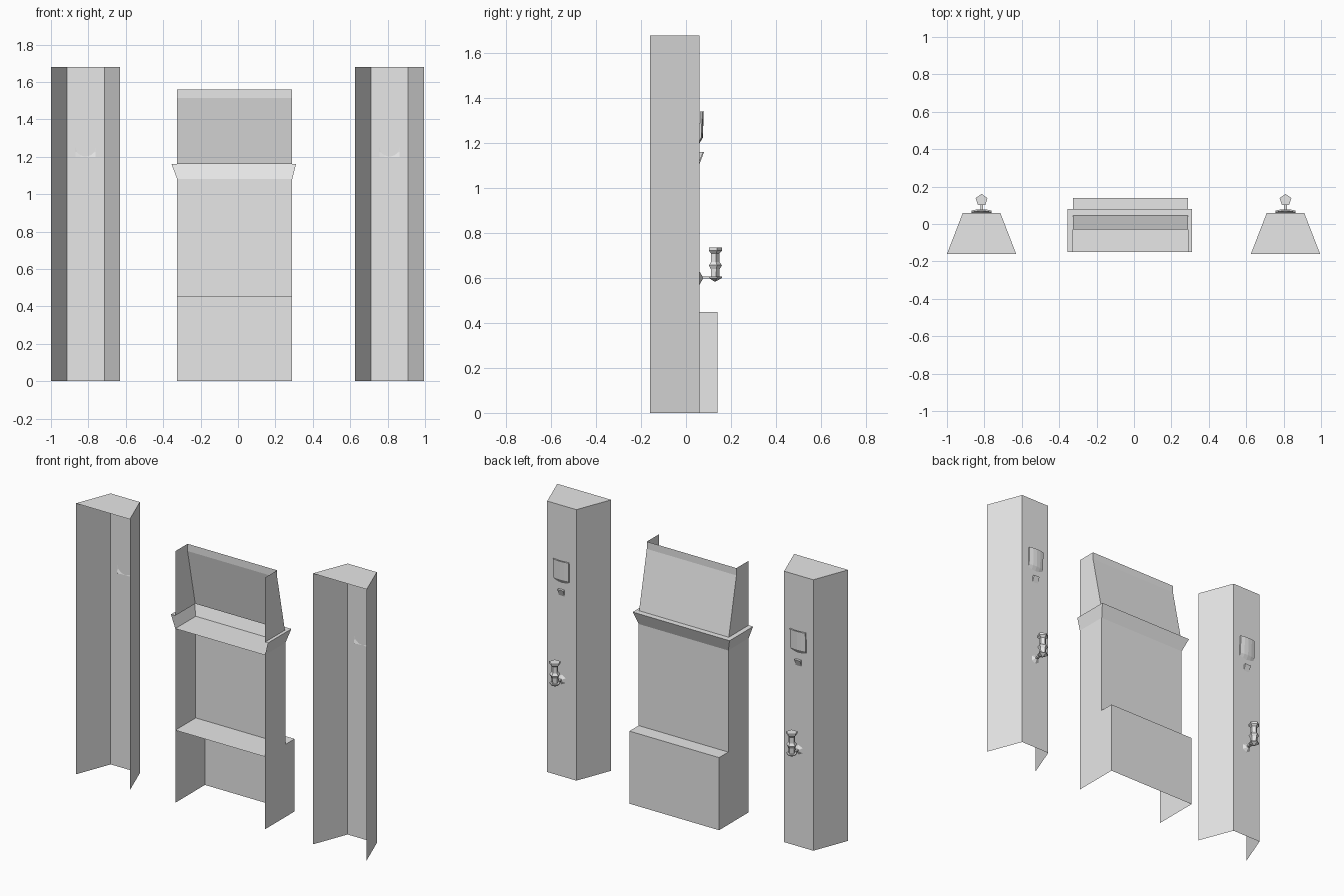
import bpy, bmesh, math
from mathutils import Matrix, Vector

cube = bpy.data.objects.get("Cube")
if cube:
    bpy.data.objects.remove(cube, do_unlink=True)

grey = bpy.data.materials.new("light_grey")
grey.use_nodes = True
grey.diffuse_color = (0.8, 0.8, 0.8, 1)
grey.node_tree.nodes["Principled BSDF"].inputs["Base Color"].default_value = (0.8, 0.8, 0.8, 1)


def finish(name, bm):
    bmesh.ops.recalc_face_normals(bm, faces=bm.faces)
    mesh = bpy.data.meshes.new(name)
    bm.to_mesh(mesh)
    bm.free()
    mesh.materials.append(grey)
    obj = bpy.data.objects.new(name, mesh)
    bpy.context.collection.objects.link(obj)
    return obj


def loft(name, rings, closed=False, cap_start=False, cap_end=False):
    """Bridge successive rings of points with quads."""
    bm = bmesh.new()
    rows = [[bm.verts.new(p) for p in ring] for ring in rings]
    for low, high in zip(rows, rows[1:]):
        n = len(low)
        for i in range(n if closed else n - 1):
            j = (i + 1) % n
            bm.faces.new((low[i], low[j], high[j], high[i]))
    if cap_start:
        bm.faces.new(rows[0])
    if cap_end:
        bm.faces.new(rows[-1])
    return finish(name, bm)


FRONT, LEFT, RIGHT = -0.15, 0.29, -0.325


def u_ring(z, back, grow_l=0.0, grow_r=0.0):
    """Three-sided outline, open towards the front."""
    a, b = RIGHT - grow_r, LEFT + grow_l
    return [(a, FRONT, z), (a, back, z), (b, back, z), (b, FRONT, z)]


# Central stand: open-fronted shells stacked on each other
loft("stand_base", [u_ring(0, 0.14), u_ring(0.45, 0.14)], cap_end=True)
loft("stand_body", [u_ring(0.45, 0.05), u_ring(1.08, 0.05)], cap_end=True)
loft("flared_tray", [u_ring(1.08, 0.05), u_ring(1.16, 0.08, 0.02, 0.03)])
loft("hood", [u_ring(1.16, 0.045), u_ring(1.515, -0.03), u_ring(1.56, -0.03)])

# Flat rim between the flared tray and the hood
loft("tray_rim", [u_ring(1.16, 0.08, 0.02, 0.03), u_ring(1.16, 0.045)])


def lathe_ring(cx, cy, z, r, sides=5):
    return [(cx + r * math.sin(math.tau * i / sides),
             cy + r * math.cos(math.tau * i / sides), z) for i in range(sides)]


def pillar(side, cx):
    # Tapered shaft, open at the front and underneath
    plan = [(-0.185, -0.16), (-0.1, 0.06), (0.1, 0.06), (0.185, -0.16)]
    loft(side + "_pillar", [[(cx + x, y, z) for x, y in plan] for z in (0, 1.68)], cap_end=True)

    # Bowed plate that curls into the wall at its foot
    section = [(0.06, 1.2), (0.075, 1.225), (0.079, 1.34), (0.07, 1.34), (0.066, 1.225)]
    rings = []
    for i in range(5):
        t = i / 2 - 1
        rings.append([(cx + 0.053 * t, y - 0.007 * t * t, z) for y, z in section])
    loft(side + "_wall_plate", rings, True, True, True)

    # Small wedge below the plate
    wedge = [(0.06, 1.16), (0.076, 1.16), (0.06, 1.12)]
    loft(side + "_wedge", [[(cx + s, y, z) for y, z in wedge] for s in (-0.02, 0.02)],
         True, True, True)

    # Lantern turned around a vertical axis
    profile = [(0.585, 0.004), (0.6, 0.032), (0.606, 0.032), (0.606, 0.02), (0.64, 0.022),
               (0.657, 0.032), (0.672, 0.02), (0.71, 0.02), (0.722, 0.033), (0.735, 0.033)]
    loft(side + "_lantern", [lathe_ring(cx, 0.128, z, r) for z, r in profile], True, True, True)

    # Arm and pointed wall mount
    bm = bmesh.new()
    bmesh.ops.create_cube(bm, size=1, matrix=Matrix.Translation((cx, 0.09, 0.603))
                          @ Matrix.Diagonal((0.014, 0.06, 0.009, 1)))
    finish(side + "_lantern_arm", bm)
    bm = bmesh.new()
    bmesh.ops.create_cone(bm, cap_ends=True, segments=6, radius1=0.03, radius2=0.004, depth=0.015,
                          matrix=Matrix.Translation((cx, 0.0675, 0.6))
                          @ Matrix.Rotation(-math.pi / 2, 4, "X"))
    finish(side + "_lantern_mount", bm)


pillar("right", -0.815)
pillar("left", 0.81)
